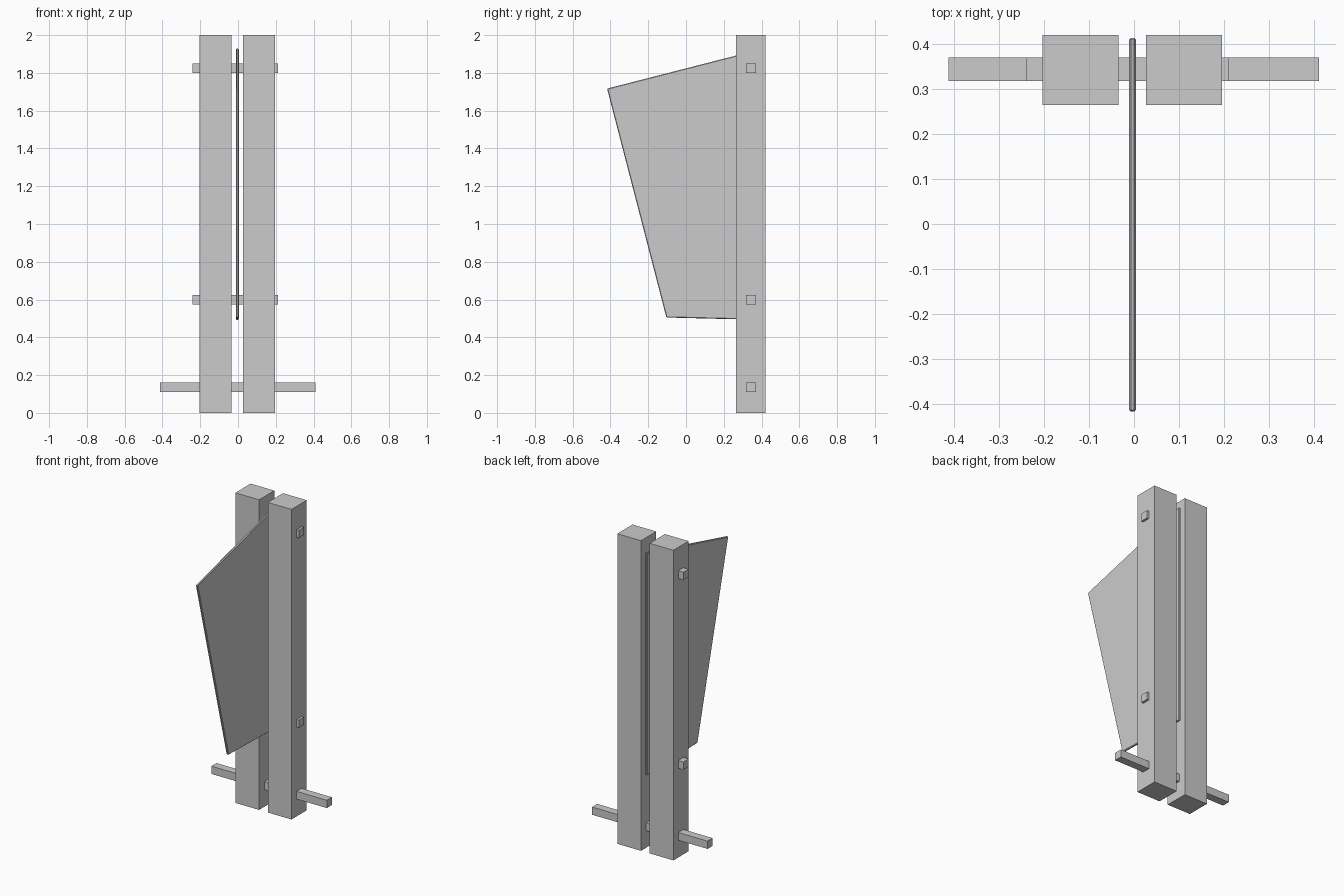
import bpy, bmesh

if "Cube" in bpy.data.objects:
    bpy.data.objects.remove(bpy.data.objects["Cube"])


def finish(bm, name):
    bmesh.ops.recalc_face_normals(bm, faces=bm.faces)
    mesh = bpy.data.meshes.new(name)
    bm.to_mesh(mesh)
    bm.free()
    obj = bpy.data.objects.new(name, mesh)
    bpy.context.collection.objects.link(obj)
    return obj


def box(name, lo, hi):
    bm = bmesh.new()
    bmesh.ops.create_cube(bm, size=1)
    for v in bm.verts:
        v.co = [(a + b) / 2 + c * (b - a) for a, b, c in zip(lo, hi, v.co)]
    return finish(bm, name)


# Two upright posts
for name, x0, x1 in (("left_post", -0.204, -0.035), ("right_post", 0.027, 0.196)):
    box(name, (x0, 0.265, 0), (x1, 0.42, 2))

# Square pegs joining the posts, and the long foot bar
for name, x0, x1, z in (("foot_bar", -0.413, 0.411, 0.136),
                        ("lower_peg", -0.24, 0.211, 0.6),
                        ("upper_peg", -0.24, 0.211, 1.824)):
    box(name, (x0, 0.318, z - 0.025), (x1, 0.37, z + 0.025))

# Thin tapered panel held between the posts, with chamfered rim
profile = [(-0.418, 1.717), (-0.104, 0.505), (0.414, 0.492), (0.414, 1.93)]
bm = bmesh.new()
face = bm.faces.new([bm.verts.new((-0.011, y, z)) for y, z in profile])
ext = bmesh.ops.extrude_face_region(bm, geom=[face])
moved = [g for g in ext["geom"] if isinstance(g, bmesh.types.BMVert)]
bmesh.ops.translate(bm, verts=moved, vec=(0.015, 0, 0))
panel = finish(bm, "panel")
bevel = panel.modifiers.new("rim", 'BEVEL')
bevel.width = 0.004
bevel.segments = 1
